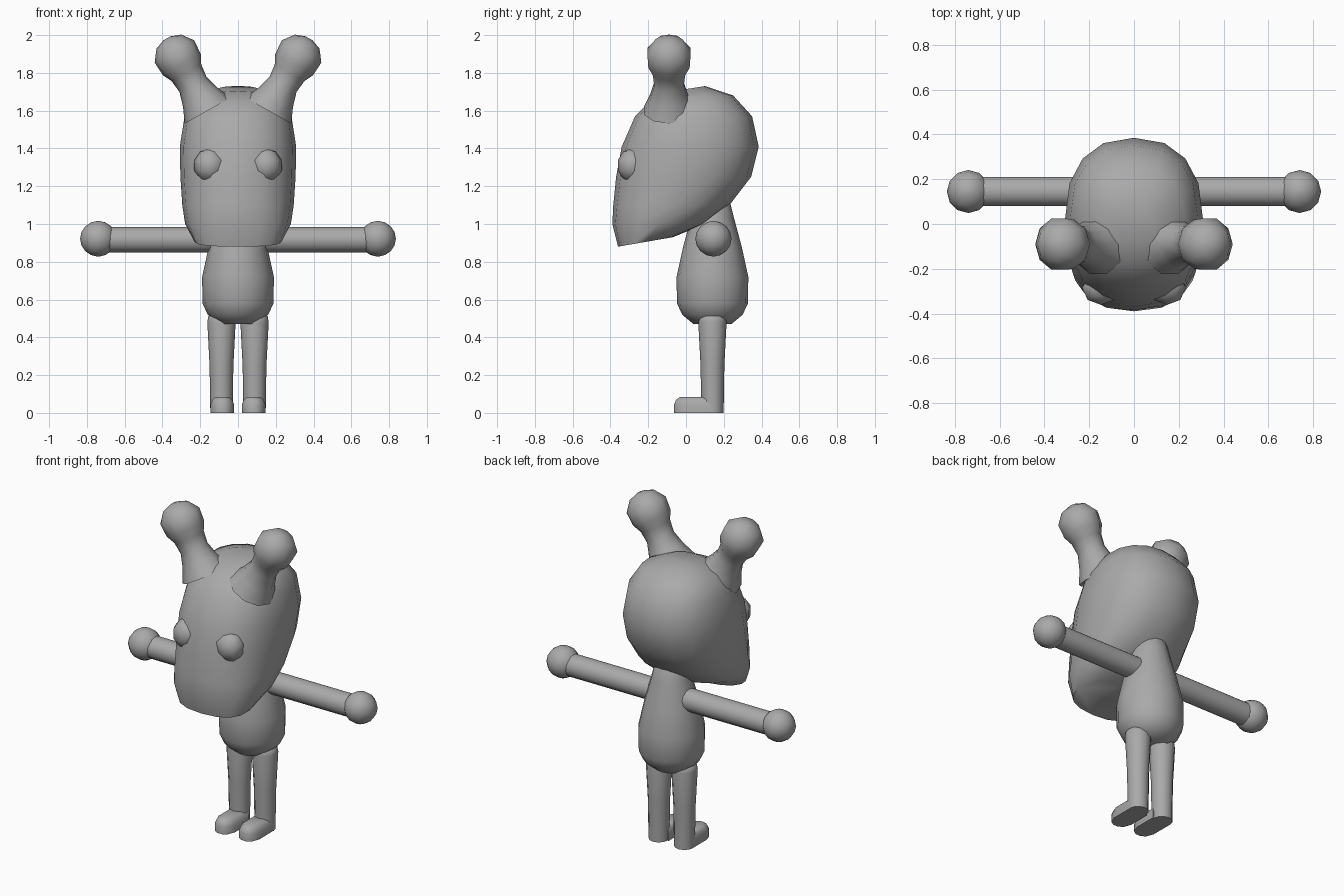
import bpy, bmesh, math
from mathutils import Vector

if "Cube" in bpy.data.objects:
    bpy.data.objects.remove(bpy.data.objects["Cube"])

grey = bpy.data.materials.new("plain grey")
grey.diffuse_color = (0.4, 0.4, 0.4, 1)
grey.use_nodes = True
grey.node_tree.nodes["Principled BSDF"].inputs["Base Color"].default_value = grey.diffuse_color


def loft(name, rings, angle=50):
    """Skin a list of closed rings and cap both ends."""
    bm = bmesh.new()
    loops = [[bm.verts.new(p) for p in ring] for ring in rings]
    n = len(loops[0])
    for a, b in zip(loops, loops[1:]):
        for i in range(n):
            j = (i + 1) % n
            bm.faces.new((a[i], a[j], b[j], b[i]))
    bm.faces.new(loops[0][::-1])
    bm.faces.new(loops[-1])
    bmesh.ops.recalc_face_normals(bm, faces=bm.faces)
    me = bpy.data.meshes.new(name)
    bm.to_mesh(me)
    bm.free()
    ob = bpy.data.objects.new(name, me)
    bpy.context.collection.objects.link(ob)
    me.materials.append(grey)
    bpy.ops.object.select_all(action='DESELECT')
    ob.select_set(True)
    bpy.context.view_layer.objects.active = ob
    bpy.ops.object.shade_smooth_by_angle(angle=math.radians(angle))
    return ob


def lathe(name, base, axis, profile, n=12, angle=50):
    """Revolve (distance, radius) pairs around an axis through base."""
    base, axis = Vector(base), Vector(axis).normalized()
    u = axis.cross(Vector((0, 1, 0))).normalized()
    v = axis.cross(u)
    ring = [(math.cos(2 * math.pi * k / n), math.sin(2 * math.pi * k / n)) for k in range(n)]
    return loft(name, [[base + axis * t + (u * c + v * s) * r for c, s in ring]
                       for t, r in profile], angle)


def sp(x, e):
    return math.copysign(abs(x) ** e, x)


def ball(name, center, radii, n=10, m=6):
    """Low-poly ellipsoid with its poles along z."""
    rings = []
    for i in range(m + 1):
        a = math.pi * min(max(i / m, 0.02), 0.98)
        rings.append([(center[0] + radii[0] * math.sin(a) * math.cos(2 * math.pi * k / n),
                       center[1] + radii[1] * math.sin(a) * math.sin(2 * math.pi * k / n),
                       center[2] - radii[2] * math.cos(a)) for k in range(n)])
    return loft(name, rings, 60)


# Head: tilted rings given as front y, front z, back y, back z, half width
head = [(-.36, .88, -.07, .93, .23), (-.39, 1.0, .1, 1.0, .28),
        (-.385, 1.1, .23, 1.1, .295), (-.37, 1.25, .345, 1.25, .305),
        (-.34, 1.41, .385, 1.41, .308), (-.27, 1.57, .35, 1.57, .283),
        (-.19, 1.65, .25, 1.68, .225), (-.09, 1.70, .1, 1.73, .1)]
rings = []
for fy, fz, by, bz, w in head:
    ring = []
    for k in range(16):
        a = 2 * math.pi * k / 16
        s = sp(math.sin(a), .85)
        ring.append((w * sp(math.cos(a), .85), (fy + by) / 2 + s * (by - fy) / 2,
                     (fz + bz) / 2 + s * (bz - fz) / 2))
    rings.append(ring)
loft("head", rings, 70)

# Pear-shaped body running up into the head
lathe("body", (0, .14, 0), (0, 0, 1),
      [(.47, .1), (.52, .16), (.58, .188), (.72, .19), (.88, .155),
       (1.04, .112), (1.13, .09), (1.18, .045)], 16, 70)

for s, side in ((-1, "left"), (1, "right")):
    # Ear stalk flaring into a round knob
    lathe(side + "_ear", (s * .16, -.09, 1.60), (s * .49, 0, .87),
          [(0, .14), (.08, .105), (.16, .082), (.23, .09), (.28, .115),
           (.36, .12), (.42, .075), (.44, .02)], 10, 70)
    # Bulging eye
    ball(side + "_eye", (s * .148, -.285, 1.31), (.088, .08, .09), 8, 5)
    # Straight arm and round hand
    lathe(side + "_arm", (0, .145, .917), (s, 0, 0), [(.03, .067), (.72, .067)], 14)
    ball(side + "_hand", (s * .74, .145, .922), (.096, .096, .094), 12, 8)
    # Tapered leg
    lathe(side + "_leg", (s * .0875, .14, 0), (0, 0, 1),
          [(0, .059), (.25, .063), (.48, .075), (.51, .07), (.53, .045)], 12)
    # Foot with a rounded toe and flat sole
    rings = []
    for z, k in ((0, 1), (.045, 1), (.07, .85), (.085, .55)):
        half = [(.062, .14), (.062, .0), (.045, -.045), (.018, -.063)]
        pts = half + [(-x, y) for x, y in half[::-1]]
        rings.append([(s * .083 + x * k, .05 + (y - .05) * (.35 + .65 * k), z)
                      for x, y in pts])
    loft(side + "_foot", rings, 50)
